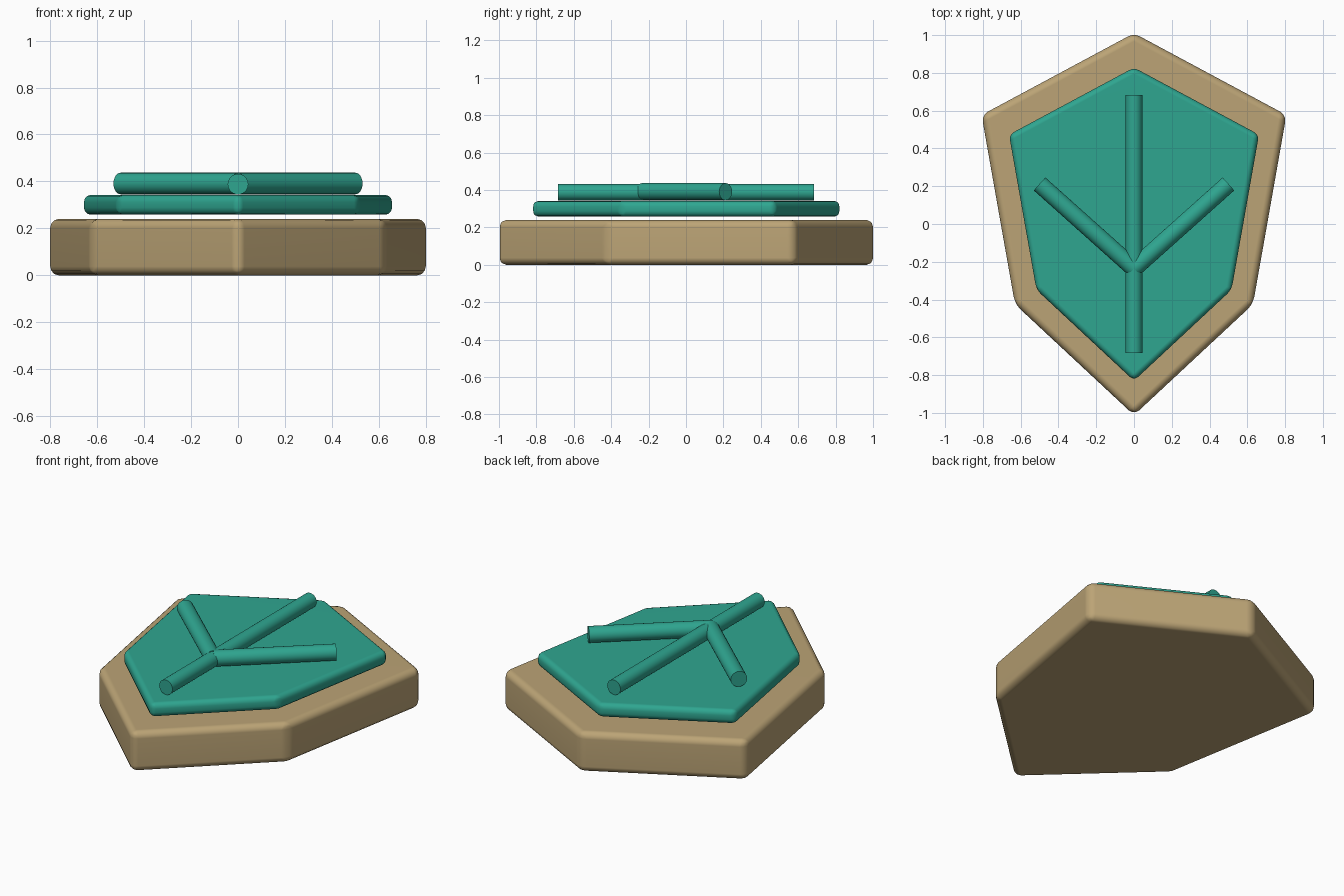
import bpy, bmesh, math
from mathutils import Vector

if "Cube" in bpy.data.objects:
    bpy.data.objects.remove(bpy.data.objects["Cube"])


def material(name, rgb):
    m = bpy.data.materials.new(name)
    m.diffuse_color = (*rgb, 1)
    m.use_nodes = True
    m.node_tree.nodes["Principled BSDF"].inputs["Base Color"].default_value = m.diffuse_color
    return m


tan = material("tan", (0.50, 0.37, 0.18))
teal = material("teal", (0.028, 0.38, 0.28))

# Right half of the shield outline, from top tip to bottom tip
half = [(0, 1.01), (0.807, 0.577), (0.63, -0.425), (0, -1.012)]
outline = half + [(-x, y) for x, y in reversed(half[1:-1])]


def finish(bm, name, mat):
    bmesh.ops.recalc_face_normals(bm, faces=bm.faces)
    mesh = bpy.data.meshes.new(name)
    bm.to_mesh(mesh)
    bm.free()
    mesh.materials.append(mat)
    ob = bpy.data.objects.new(name, mesh)
    bpy.context.collection.objects.link(ob)
    bpy.ops.object.select_all(action='DESELECT')
    ob.select_set(True)
    bpy.context.view_layer.objects.active = ob
    bpy.ops.object.shade_smooth_by_angle(angle=math.radians(40))
    return ob


def slab(name, mat, scale, z0, z1, bevel):
    """Shield-shaped plate with rounded edges."""
    bm = bmesh.new()
    face = bm.faces.new([bm.verts.new((x * scale, y * scale, z0)) for x, y in outline])
    top = bmesh.ops.extrude_face_region(bm, geom=[face])["geom"]
    bmesh.ops.translate(bm, vec=(0, 0, z1 - z0),
                        verts=[g for g in top if isinstance(g, bmesh.types.BMVert)])
    bmesh.ops.recalc_face_normals(bm, faces=bm.faces)
    bmesh.ops.bevel(bm, geom=bm.edges[:], offset=bevel, offset_type='OFFSET',
                    segments=3, profile=0.5, affect='EDGES', clamp_overlap=True)
    ob = finish(bm, name, mat)
    # Keep the large faces flat in shading
    ob.modifiers.new("flat_faces", 'WEIGHTED_NORMAL').keep_sharp = True


def rod(name, mat, a, b, radius):
    """Capped cylinder between two points."""
    a, b = Vector(a), Vector(b)
    bm = bmesh.new()
    bmesh.ops.create_cone(bm, cap_ends=True, segments=24, radius1=radius,
                          radius2=radius, depth=(b - a).length)
    bmesh.ops.rotate(bm, verts=bm.verts,
                     matrix=(b - a).to_track_quat('Z', 'Y').to_matrix())
    bmesh.ops.translate(bm, verts=bm.verts, vec=(a + b) / 2)
    finish(bm, name, mat)


# Thick base and raised panel
slab("shield_base", tan, 1.0, 0.0, 0.24, 0.038)
slab("shield_panel", teal, 0.82, 0.258, 0.342, 0.03)

# Emblem rods: central stem and two mirrored branches
rod("center_stem", teal, (0, -0.684, 0.388), (0, 0.684, 0.388), 0.044)
for side, label in ((1, "right"), (-1, "left")):
    rod(label + "_branch", teal, (0, -0.235, 0.391), (side * 0.5, 0.212, 0.391), 0.046)
